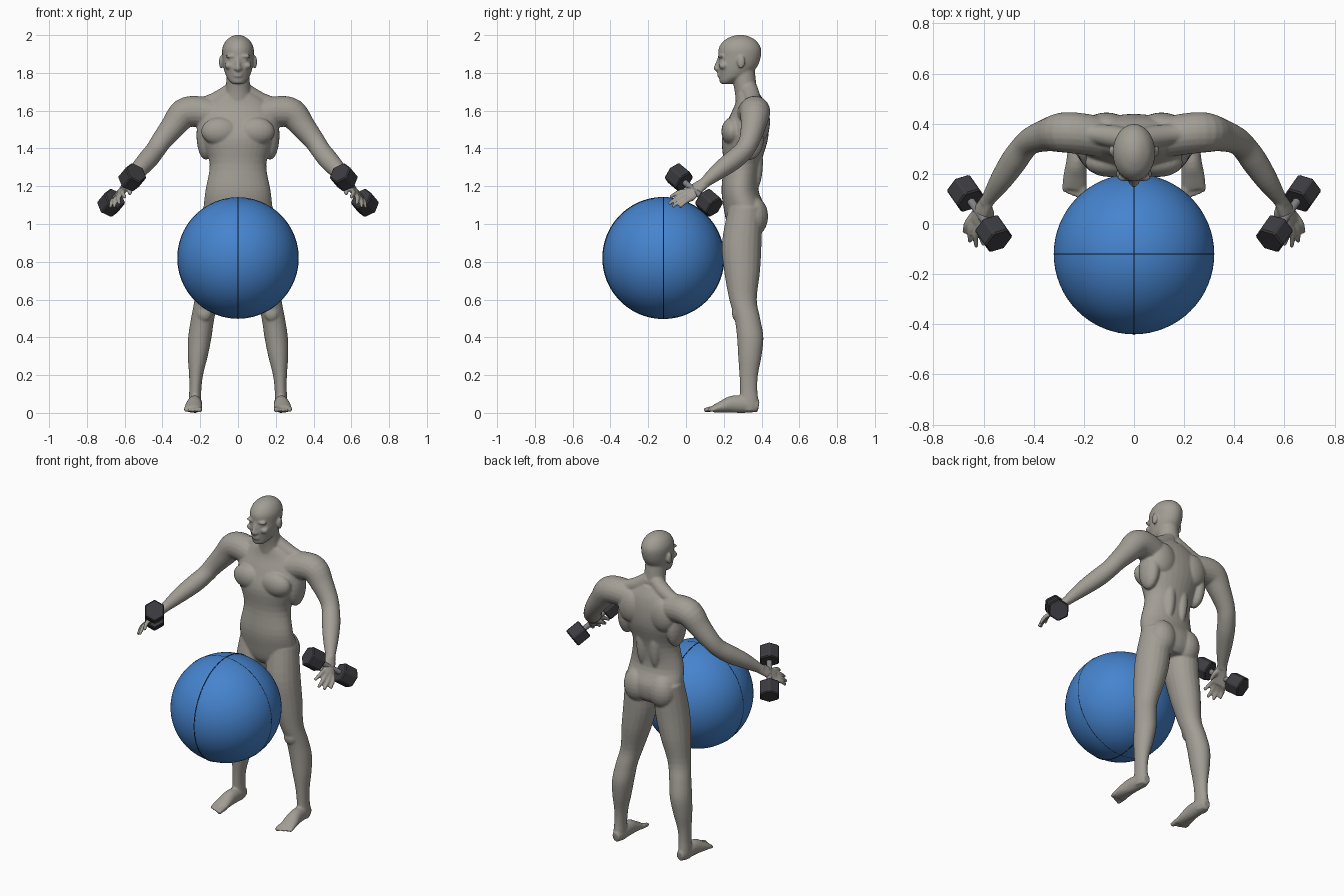
import bpy, bmesh, math
from mathutils import Vector, Matrix

if "Cube" in bpy.data.objects:
    bpy.data.objects.remove(bpy.data.objects["Cube"])


def material(name, rgb, rough=0.6):
    m = bpy.data.materials.new(name)
    m.use_nodes = True
    m.diffuse_color = (*rgb, 1)
    bsdf = m.node_tree.nodes["Principled BSDF"]
    bsdf.inputs["Base Color"].default_value = (*rgb, 1)
    bsdf.inputs["Roughness"].default_value = rough
    return m


SKIN = material("warm grey skin", (0.36, 0.34, 0.30))
SHORTS = material("charcoal shorts", (0.058, 0.055, 0.065))
BLUE = material("blue rubber", (0.06, 0.23, 0.62))
SEAM = material("dark seam", (0.012, 0.03, 0.08))
IRON = material("dark iron", (0.045, 0.045, 0.052))
STEEL = material("steel grey", (0.22, 0.22, 0.23))

X, Y, Z = Vector((1, 0, 0)), Vector((0, 1, 0)), Vector((0, 0, 1))


def make_object(name, bm, *mats):
    me = bpy.data.meshes.new(name)
    bm.to_mesh(me)
    bm.free()
    ob = bpy.data.objects.new(name, me)
    bpy.context.collection.objects.link(ob)
    for m in mats:
        me.materials.append(m)
    return ob


def spline(rows, steps=4):
    """Smooth curve through rows of (x, y, z, half width, half depth)."""
    rows = [Vector(r if len(r) == 5 else (*r, r[3])) for r in rows]
    out = []
    for i in range(len(rows) - 1):
        p0, p1, p2 = rows[max(i - 1, 0)], rows[i], rows[i + 1]
        p3 = rows[min(i + 2, len(rows) - 1)]
        for k in range(steps):
            t = k / steps
            out.append(0.5 * (2 * p1 + (p2 - p0) * t
                              + (2 * p0 - 5 * p1 + 4 * p2 - p3) * t ** 2
                              + (3 * p1 - p0 - 3 * p2 + p3) * t ** 3))
    return out + [rows[-1]]


def tube(bm, rows, side=X, axis=None, n=20):
    """Loft of ellipses along a curve, capped at both ends."""
    pts = spline(rows)
    rings = []
    for i, p in enumerate(pts):
        c = Vector(p[:3])
        a, b = pts[max(i - 1, 0)], pts[min(i + 1, len(pts) - 1)]
        t = axis or (Vector(b[:3]) - Vector(a[:3])).normalized()
        u = (side - t * side.dot(t)).normalized()
        v = t.cross(u)
        ring = []
        for k in range(n):
            ang = math.tau * k / n
            ring.append(bm.verts.new(c + u * p[3] * math.cos(ang) + v * p[4] * math.sin(ang)))
        rings.append(ring)
    for r, s in zip(rings, rings[1:]):
        for k in range(n):
            bm.faces.new((r[k], r[(k + 1) % n], s[(k + 1) % n], s[k]))
    bm.faces.new(rings[0][::-1])
    bm.faces.new(rings[-1])


def blob(bm, centre, radii):
    mat = Matrix.Translation(centre) @ Matrix.Diagonal((*radii, 1))
    bmesh.ops.create_uvsphere(bm, u_segments=20, v_segments=12, radius=1, matrix=mat)


# ---- body: left half first ----
bm = bmesh.new()

# leg
tube(bm, [(.10, .315, 1.09, .085, .09), (.11, .295, .90, .098, .105),
          (.135, .297, .75, .087, .095), (.165, .302, .60, .066, .073),
          (.187, .325, .50, .062, .068), (.202, .340, .40, .062, .070),
          (.213, .338, .30, .053, .062), (.222, .332, .20, .037, .049),
          (.226, .332, .12, .032, .046), (.228, .335, .05, .034, .05),
          (.228, .335, .01, .03, .045)], axis=-Z)
blob(bm, (.178, .268, .53), (.04, .025, .045))
blob(bm, (.087, .357, 1.04), (.085, .078, .105))

# foot and toes
tube(bm, [(.226, .385, .035, .024, .03), (.226, .33, .043, .035, .043),
          (.23, .25, .046, .040, .046), (.235, .19, .032, .047, .032),
          (.238, .14, .019, .047, .018)])
for i in range(5):
    r = .015 if i == 0 else .0105
    x = .203 + .0185 * i
    tube(bm, [(x, .16, .02, r), (x, .13 + .006 * i, .02, r),
              (x, .096 + .008 * i, .013, r * .85)], n=10)

# arm, with the shoulder cap
tube(bm, [(.12, .345, 1.575, .08), (.21, .360, 1.595, .082), (.285, .365, 1.585, .08),
          (.345, .355, 1.515, .066), (.405, .335, 1.44, .055), (.44, .305, 1.388, .052),
          (.48, .25, 1.338, .053), (.53, .175, 1.282, .045), (.58, .10, 1.22, .029),
          (.59, .085, 1.207, .028)], side=Y)
# trapezius slope, chest, shoulder blade, back muscle, side muscle
tube(bm, [(.02, .335, 1.715, .045), (.09, .35, 1.668, .045),
          (.17, .36, 1.64, .038), (.26, .365, 1.63, .038)], side=Y)
blob(bm, (.095, .245, 1.49), (.10, .058, .075))
blob(bm, (.11, .395, 1.54), (.085, .05, .10))
blob(bm, (.045, .36, 1.33), (.04, .048, .16))
blob(bm, (.17, .34, 1.47), (.05, .075, .13))

# hand, fingers and thumb
spread = Vector((.55, .55, -.6)).normalized()
tube(bm, [(.578, .105, 1.222, .029, .025), (.603, .06, 1.19, .038, .021),
          (.63, .01, 1.15, .044, .017)], side=spread)
knuckle = Vector((.626, .016, 1.155))
tips = [(.598, -.085, 1.14), (.628, -.092, 1.105), (.655, -.072, 1.09), (.675, -.035, 1.088)]
for i, tip in enumerate(tips):
    base = knuckle + spread * (.022 * i - .033)
    mid = base.lerp(Vector(tip), .5) + Vector((.008, 0, .008))
    tube(bm, [(*base, .0135), (*mid, .0125), (*tip, .0095)], n=10)
tube(bm, [(.59, .08, 1.205, .017), (.572, .045, 1.185, .015), (.573, .005, 1.16, .011)], n=10)

# half of the face
blob(bm, (.090, .292, 1.857), (.011, .021, .034))
blob(bm, (.034, .186, 1.888), (.034, .016, .010))
blob(bm, (.034, .192, 1.866), (.015, .016, .011))
blob(bm, (.046, .200, 1.838), (.026, .026, .020))
blob(bm, (.011, .166, 1.822), (.011, .012, .009))

bmesh.ops.mirror(bm, geom=bm.verts[:] + bm.edges[:] + bm.faces[:], axis='X', merge_dist=0)

# torso
tube(bm, [(0, .32, .96, .10, .07), (0, .318, 1.0, .155, .10), (0, .312, 1.08, .18, .112),
          (0, .286, 1.18, .172, .098), (0, .298, 1.32, .150, .100),
          (0, .312, 1.45, .195, .122), (0, .33, 1.55, .21, .108),
          (0, .34, 1.63, .17, .082), (0, .33, 1.69, .09, .06)], axis=Z, n=32)
# neck
tube(bm, [(0, .33, 1.62, .08, .065), (0, .318, 1.70, .066, .06),
          (0, .305, 1.78, .062, .063), (0, .30, 1.85, .06, .06)], axis=Z)
# head
tube(bm, [(0, .212, 1.742, .030, .028), (0, .225, 1.757, .046, .048),
          (0, .253, 1.785, .064, .079), (0, .271, 1.83, .077, .104),
          (0, .283, 1.88, .083, .112), (0, .285, 1.93, .083, .112),
          (0, .286, 1.97, .064, .086), (0, .287, 1.993, .034, .046),
          (0, .287, 2.001, .01, .012)], axis=Z, n=28)
# nose and lips
tube(bm, [(0, .178, 1.885, .009), (0, .167, 1.85, .011), (0, .159, 1.825, .013),
          (0, .168, 1.815, .012)], n=12)
for z in (1.797, 1.784):
    blob(bm, (0, .178, z), (.026, .013, .007))

bmesh.ops.recalc_face_normals(bm, faces=bm.faces[:])
body = make_object("body", bm, SKIN)

# fuse the parts into one skin
remesh = body.modifiers.new("fuse", 'REMESH')
remesh.mode = 'VOXEL'
remesh.voxel_size = 0.006
smooth = body.modifiers.new("soften", 'SMOOTH')
smooth.factor = 0.5
smooth.iterations = 5
graph = bpy.context.evaluated_depsgraph_get()
fused = bpy.data.meshes.new_from_object(body.evaluated_get(graph))
body.modifiers.clear()
body.data = fused

# cut the waistband and hems, then colour the shorts between them
WAIST, HEM = 1.18, 0.90
bm = bmesh.new()
bm.from_mesh(fused)
for z in (WAIST, HEM):
    bmesh.ops.bisect_plane(bm, geom=bm.verts[:] + bm.edges[:] + bm.faces[:],
                           plane_co=(0, 0, z), plane_no=Z)
for f in bm.faces:
    c = f.calc_center_median()
    f.material_index = int(HEM < c.z < WAIST and abs(c.x) < 0.3)
    f.smooth = True
bm.to_mesh(fused)
bm.free()
fused.materials.clear()
fused.materials.append(SKIN)
fused.materials.append(SHORTS)

# ---- exercise ball with seams ----
BALL, R = Vector((0, -.12, .82)), .32
bm = bmesh.new()
bmesh.ops.create_uvsphere(bm, u_segments=64, v_segments=40, radius=R,
                          matrix=Matrix.Translation(BALL))
for f in bm.faces:
    f.smooth = True
make_object("exercise_ball", bm, BLUE)
for name, rot, radius in (("centre_seam", (0, math.pi / 2, 0), R),
                          ("cross_seam", (math.pi / 2, 0, 0), R - .0015)):
    bpy.ops.mesh.primitive_torus_add(major_segments=96, minor_segments=6, major_radius=radius,
                                     minor_radius=.003, location=BALL, rotation=rot)
    seam = bpy.context.object
    seam.name = name
    seam.data.materials.append(SEAM)

# ---- dumbbells ----
for s, label in ((1, "left"), (-1, "right")):
    a, b = Vector((s * .56, -.038, 1.247)), Vector((s * .672, .122, 1.112))
    turn = (b - a).to_track_quat('Z', 'Y').to_matrix().to_4x4()
    for end, c in (("front", a), ("rear", b)):
        bm = bmesh.new()
        bmesh.ops.create_cone(bm, cap_ends=True, segments=6, radius1=.064, radius2=.064,
                              depth=.092, matrix=Matrix.Translation(c) @ turn)
        bmesh.ops.bevel(bm, geom=bm.edges[:], offset=.006, segments=1, affect='EDGES')
        make_object(f"{label}_dumbbell_{end}_weight", bm, IRON)
    bm = bmesh.new()
    bmesh.ops.create_cone(bm, cap_ends=True, segments=16, radius1=.016, radius2=.016,
                          depth=(b - a).length, matrix=Matrix.Translation((a + b) / 2) @ turn)
    make_object(f"{label}_dumbbell_handle", bm, STEEL)
